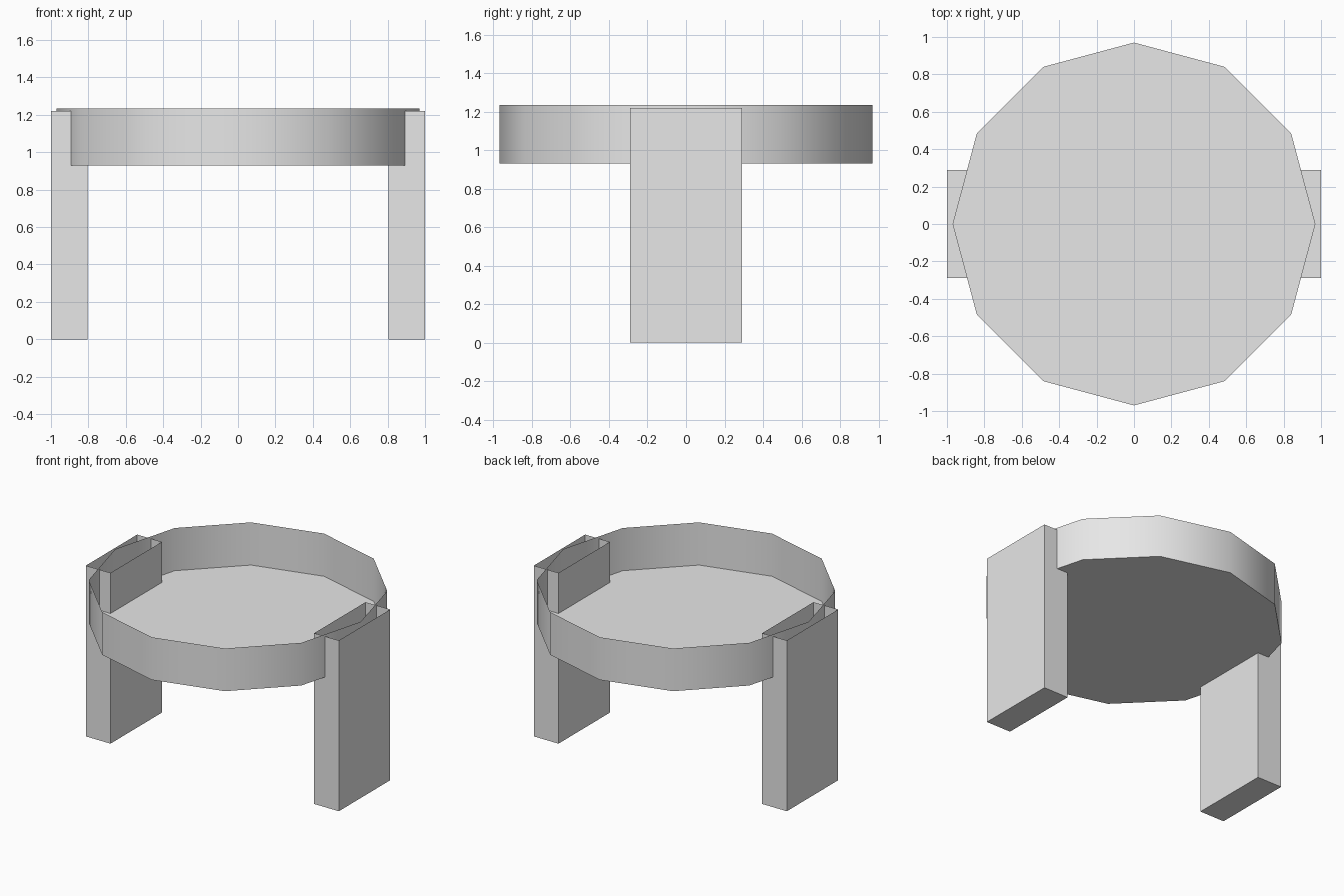
import bpy
import bmesh
from mathutils import Matrix

cube = bpy.data.objects.get("Cube")
if cube:
    bpy.data.objects.remove(cube, do_unlink=True)

grey = bpy.data.materials.new("light_grey")
grey.use_nodes = True
COLOUR = (0.8, 0.8, 0.8, 1)
grey.diffuse_color = COLOUR
grey.node_tree.nodes["Principled BSDF"].inputs["Base Color"].default_value = COLOUR

RADIUS, SIDES = 0.97, 12
FLOOR_Z, RIM_Z = 0.93, 1.235
LEG_THICK, LEG_WIDTH, LEG_HEIGHT = 0.195, 0.58, 1.22


def add_object(name, bm):
    mesh = bpy.data.meshes.new(name)
    bm.to_mesh(mesh)
    bm.free()
    mesh.materials.append(grey)
    obj = bpy.data.objects.new(name, mesh)
    bpy.context.collection.objects.link(obj)
    return obj


def remove_top(bm):
    bm.normal_update()
    tops = [f for f in bm.faces if f.normal.z > 0.9]
    bmesh.ops.delete(bm, geom=tops, context='FACES_ONLY')


# Shallow twelve-sided tray: flat floor, thin smooth wall, open top
bm = bmesh.new()
bmesh.ops.create_cone(bm, cap_ends=True, segments=SIDES, radius1=RADIUS,
                      radius2=RADIUS, depth=RIM_Z - FLOOR_Z,
                      matrix=Matrix.Translation((0, 0, (RIM_Z + FLOOR_Z) / 2)))
remove_top(bm)
for face in bm.faces:
    face.smooth = abs(face.normal.z) < 0.5
for edge in bm.edges:
    edge.smooth = all(f.smooth for f in edge.link_faces)
add_object("tray", bm)

# Broad slab legs, hollow and open at the top
for name, side in (("left_leg", 1), ("right_leg", -1)):
    bm = bmesh.new()
    centre = (side * (1 - LEG_THICK / 2), 0, LEG_HEIGHT / 2)
    bmesh.ops.create_cube(bm, size=1, matrix=Matrix.Translation(centre)
                          @ Matrix.Diagonal((LEG_THICK, LEG_WIDTH, LEG_HEIGHT, 1)))
    remove_top(bm)
    add_object(name, bm)
